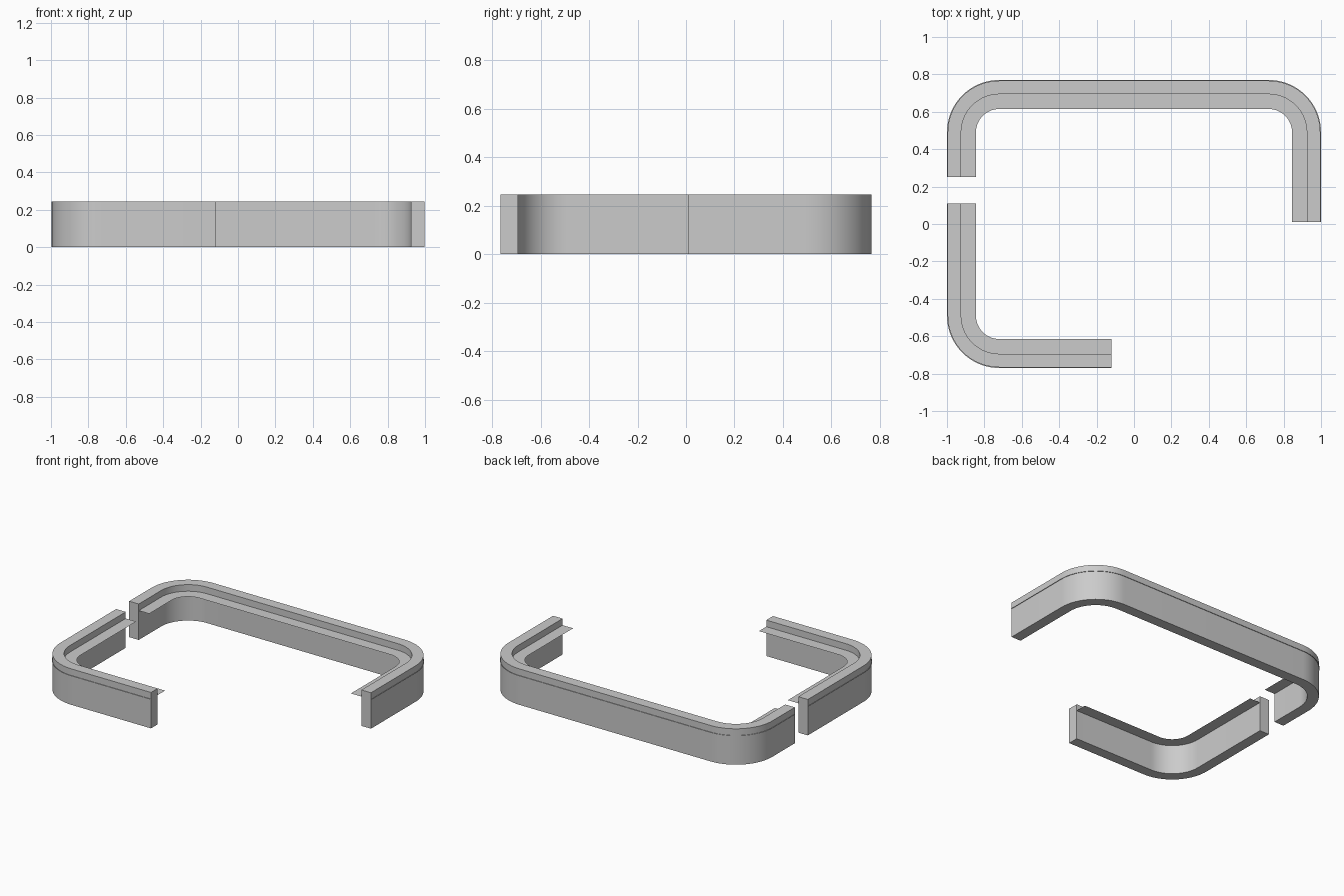
import bpy, bmesh, math
from mathutils import Vector

if "Cube" in bpy.data.objects:
    bpy.data.objects.remove(bpy.data.objects["Cube"])

CX, CY = 0.72, 0.49      # corner centres of the rounded rectangle
R_IN, R_WALL, R_OUT, R_LIP = 0.125, 0.204, 0.276, 0.28
STEPS = 20


def corner(cx, cy, a0, a1):
    """Path stations (point, outward normal) around one corner."""
    out = []
    for i in range(STEPS + 1):
        a = math.radians(a0 + (a1 - a0) * i / STEPS)
        out.append((Vector((cx, cy, 0)), Vector((math.cos(a), math.sin(a), 0))))
    return out


def sweep(name, path, profile, closed):
    """Sweep a profile of (radius, height) points along the stations."""
    bm = bmesh.new()
    rings = [[bm.verts.new(p + n * r + Vector((0, 0, z))) for r, z in profile]
             for p, n in path]
    count = len(profile)
    for a, b in zip(rings, rings[1:]):
        for i in range(count if closed else count - 1):
            j = (i + 1) % count
            bm.faces.new((a[i], a[j], b[j], b[i]))
    if closed:
        bm.faces.new(rings[0])
        bm.faces.new(rings[-1])
    bmesh.ops.recalc_face_normals(bm, faces=bm.faces[:])
    if not closed and bm.faces[:][0].normal.z < 0:
        bmesh.ops.reverse_faces(bm, faces=bm.faces[:])
    mesh = bpy.data.meshes.new(name)
    bm.to_mesh(mesh)
    bm.free()
    ob = bpy.data.objects.new(name, mesh)
    bpy.context.collection.objects.link(ob)
    bpy.ops.object.select_all(action='DESELECT')
    ob.select_set(True)
    bpy.context.view_layer.objects.active = ob
    bpy.ops.object.shade_smooth_by_angle(angle=math.radians(30))


left, right, front = Vector((-1, 0, 0)), Vector((1, 0, 0)), Vector((0, -1, 0))

# Long run: left side, along the back, down the right side
back_path = ([(Vector((-CX, 0.25, 0)), left)]
             + corner(-CX, CY, 180, 90) + corner(CX, CY, 90, 0)
             + [(Vector((CX, 0.01, 0)), right)])
# Short run: left side, round to the front
front_path = ([(Vector((-CX, 0.11, 0)), left)]
              + corner(-CX, -CY, 180, 270)
              + [(Vector((-0.12, -CY, 0)), front)])

# Solid wall with a thin ledge running through it
wall = [(R_WALL, 0), (R_OUT, 0), (R_OUT, 0.245), (R_WALL, 0.245)]
ledge = [(R_IN, 0.2), (R_LIP, 0.2)]
for label, path in (("back", back_path), ("front", front_path)):
    sweep(label + "_wall", path, wall, True)
    sweep(label + "_ledge", path, ledge, False)
